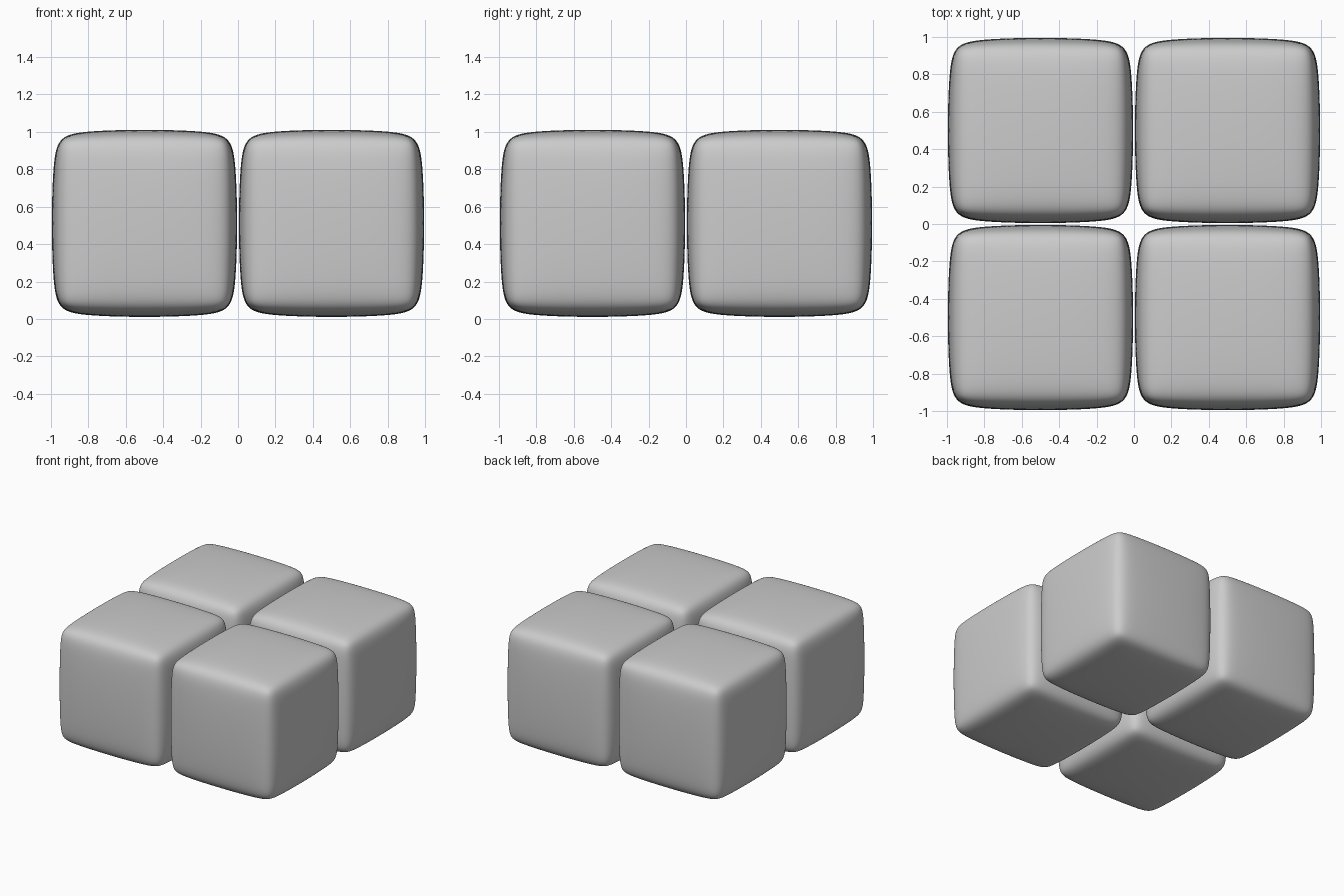
import bpy

if "Cube" in bpy.data.objects:
    bpy.data.objects.remove(bpy.data.objects["Cube"])


def cushion_block(name, x, y):
    # Chamfered cube, softened by subdivision so that the faces bulge slightly
    bpy.ops.mesh.primitive_cube_add(size=1, location=(x, y, 0.511))
    block = bpy.context.object
    block.name = name
    block.scale = (1.003, 1.003, 1.013)
    bpy.ops.object.transform_apply(location=False, rotation=False, scale=True)
    bevel = block.modifiers.new("Chamfer", 'BEVEL')
    bevel.width = 0.08
    bevel.segments = 1
    subsurf = block.modifiers.new("Soften", 'SUBSURF')
    subsurf.levels = subsurf.render_levels = 5
    bpy.ops.object.shade_smooth()


# Two by two arrangement of touching blocks
for side, x in (("left", -0.5), ("right", 0.5)):
    for depth, y in (("front", -0.5), ("back", 0.5)):
        cushion_block(f"{depth}_{side}_block", x, y)
